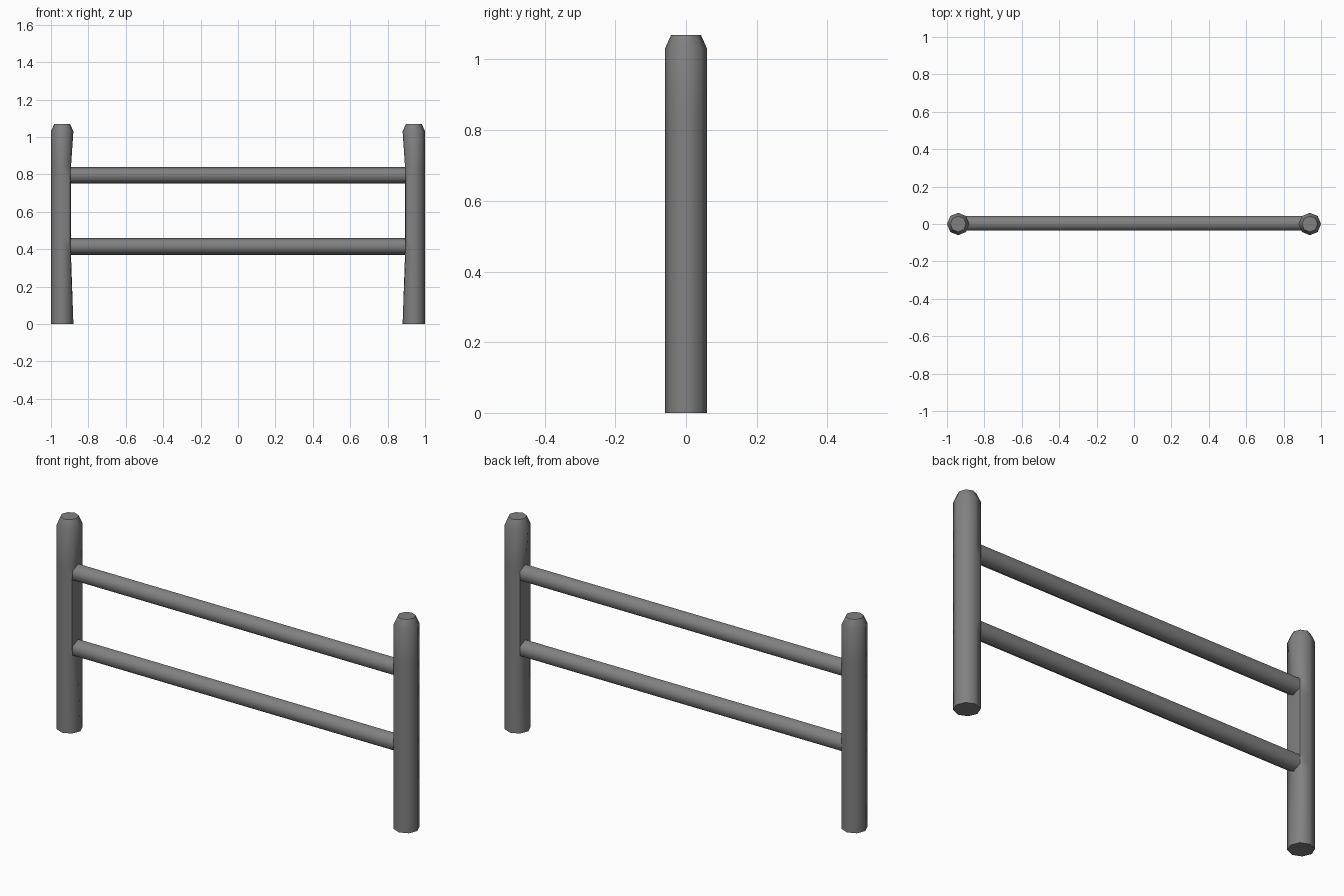
import bpy, bmesh, math

if "Cube" in bpy.data.objects:
    bpy.data.objects.remove(bpy.data.objects["Cube"])

grey = bpy.data.materials.new("fence grey")
grey.diffuse_color = (0.22, 0.22, 0.22, 1)
grey.use_nodes = True
grey.node_tree.nodes["Principled BSDF"].inputs["Base Color"].default_value = grey.diffuse_color


def loft(name, rings):
    """Skin a list of vertex rings into a closed smooth tube."""
    bm = bmesh.new()
    loops = [[bm.verts.new(p) for p in ring] for ring in rings]
    n = len(loops[0])
    for a, b in zip(loops, loops[1:]):
        for i in range(n):
            j = (i + 1) % n
            bm.faces.new((a[i], a[j], b[j], b[i]))
    bm.faces.new(loops[0])
    bm.faces.new(loops[-1])
    bmesh.ops.recalc_face_normals(bm, faces=bm.faces[:])
    for f in bm.faces:
        f.smooth = True
    me = bpy.data.meshes.new(name)
    bm.to_mesh(me)
    bm.free()
    me.set_sharp_from_angle(angle=math.radians(61))
    me.materials.append(grey)
    ob = bpy.data.objects.new(name, me)
    bpy.context.collection.objects.link(ob)


# Posts: octagonal, chamfered top, inner edge pulled in where the rails join
post_levels = [(0, 0.06, 0.06), (0.37, 0.06, 0.047), (0.46, 0.06, 0.047),
               (0.75, 0.06, 0.047), (0.84, 0.06, 0.047), (1.03, 0.06, 0.06),
               (1.07, 0.042, 0.042)]
for name, side in (("left_post", -1), ("right_post", 1)):
    rings = []
    for z, r, inner in post_levels:
        ring = []
        for i in range(8):
            a = i * math.pi / 4
            local_x = max(r * math.cos(a), -inner)  # negative faces inward
            ring.append((side * (0.94 + local_x), r * math.sin(a), z))
        rings.append(ring)
    loft(name, rings)

# Rails: hexagonal bars with a ridge at top and bottom
for name, zc in (("lower_rail", 0.415), ("upper_rail", 0.795)):
    loft(name, [[(x, 0.003 + 0.045 * math.sin(i * math.pi / 3),
                  zc + 0.045 * math.cos(i * math.pi / 3)) for i in range(6)]
                for x in (-0.92, 0.92)])
